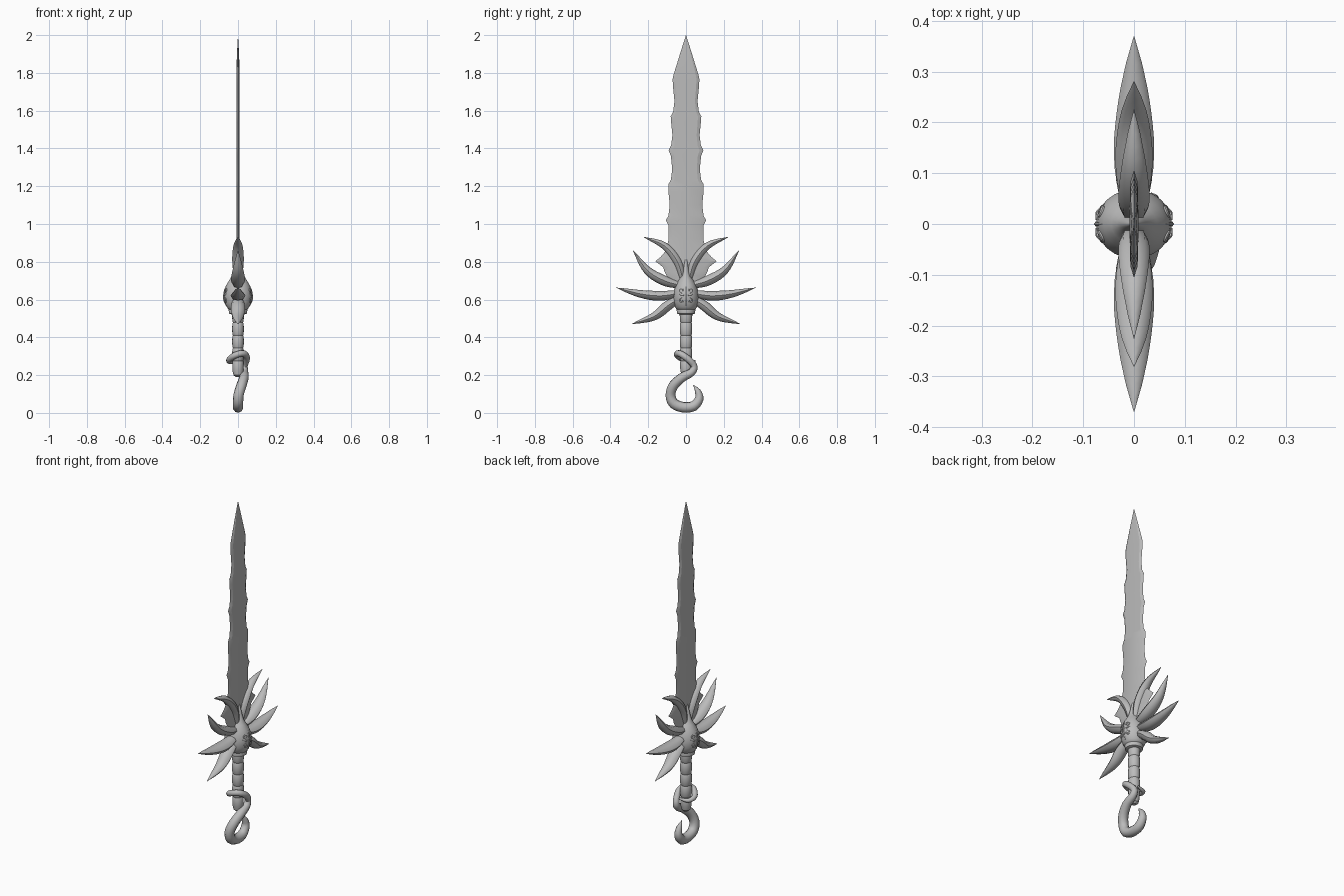
import bpy, bmesh, math
from mathutils import Vector

if "Cube" in bpy.data.objects:
    bpy.data.objects.remove(bpy.data.objects["Cube"], do_unlink=True)

GREY = (0.5, 0.5, 0.5, 1)
steel = bpy.data.materials.new("plain grey")
steel.use_nodes = True
steel.diffuse_color = GREY
steel.node_tree.nodes["Principled BSDF"].inputs["Base Color"].default_value = GREY


def loft(name, rings, angle=35):
    """Skin a list of equal-length point rings and cap both ends."""
    bm = bmesh.new()
    loops = [[bm.verts.new(p) for p in ring] for ring in rings]
    n = len(loops[0])
    for a, b in zip(loops, loops[1:]):
        for i in range(n):
            j = (i + 1) % n
            bm.faces.new((a[i], a[j], b[j], b[i]))
    bm.faces.new(loops[0])
    bm.faces.new(loops[-1])
    bmesh.ops.remove_doubles(bm, verts=bm.verts, dist=0.0002)
    bmesh.ops.recalc_face_normals(bm, faces=bm.faces)
    mesh = bpy.data.meshes.new(name)
    bm.to_mesh(mesh)
    bm.free()
    mesh.materials.append(steel)
    obj = bpy.data.objects.new(name, mesh)
    bpy.context.collection.objects.link(obj)
    bpy.ops.object.select_all(action='DESELECT')
    obj.select_set(True)
    bpy.context.view_layer.objects.active = obj
    bpy.ops.object.shade_smooth_by_angle(angle=math.radians(angle))
    return obj


def spline(pts, steps):
    """Catmull-Rom curve through the points."""
    p = [Vector(q) for q in pts]
    p = [2 * p[0] - p[1]] + p + [2 * p[-1] - p[-2]]
    out = []
    for k in range(1, len(p) - 2):
        a, b, c, d = p[k - 1:k + 3]
        for s in range(steps):
            t = s / steps
            out.append((2 * b + (c - a) * t + (2 * a - 5 * b + 4 * c - d) * t * t
                        + (3 * b - a - 3 * c + d) * t ** 3) / 2)
    return out + [p[-2]]


def sweep(name, pts, width, depth=None, sides=8, steps=4, angle=35):
    """Sweep an ellipse along a smooth path; width and depth are lists along it."""
    path = spline(pts, steps)
    depth = depth or width

    def sample(values, t):
        f = t * (len(values) - 1)
        i = min(int(f), len(values) - 2)
        return values[i] + (values[i + 1] - values[i]) * (f - i)

    side, rings = Vector((1, 0, 0)), []
    for i, c in enumerate(path):
        tan = (path[min(i + 1, len(path) - 1)] - path[max(i - 1, 0)]).normalized()
        side = (side - tan * side.dot(tan)).normalized()
        up = tan.cross(side)
        t = i / (len(path) - 1)
        w, d = sample(width, t), sample(depth, t)
        turns = [k * math.tau / sides for k in range(sides)]
        rings.append([c + side * w * math.cos(a) + up * d * math.sin(a) for a in turns])
    return loft(name, rings, angle)


def turned(name, profile, sides=24, angle=35):
    """Stack of ellipses given as (z, x radius, y radius)."""
    turns = [k * math.tau / sides for k in range(sides)]
    return loft(name, [[(rx * math.cos(a), ry * math.sin(a), z) for a in turns]
                       for z, rx, ry in profile], angle)


# Blade: ridged flat section with thorned edges and barbs at the root
outline = [(0.66, 0.05), (0.72, 0.10), (0.75, 0.115), (0.77, 0.12), (0.803, 0.162),
           (0.825, 0.135), (0.86, 0.105), (0.92, 0.092), (0.99, 0.092)]
for z, w in ((1.02, 0.106), (1.21, 0.093), (1.39, 0.092), (1.57, 0.081)):
    outline += [(z, w), (z + 0.025, w - 0.013), (z + 0.08, w - 0.020), (z + 0.15, w - 0.013)]
outline += [(1.765, 0.071), (1.79, 0.066), (1.9, 0.032), (2.0, 0.0005)]
blade = []
for z, w in outline:
    inner, thick = w * 0.78, 0.009 * min(1, w / 0.05)
    blade.append([(0, w, z), (thick * 0.8, inner, z), (thick, 0, z), (thick * 0.8, -inner, z),
                  (0, -w, z), (-thick * 0.8, -inner, z), (-thick, 0, z), (-thick * 0.8, inner, z)])
loft("blade", blade, 20)

# Guard petals, four each side, wide across and pointed at the tip
petals = {
    "upper_petal": ([(0.015, 0.70), (0.045, 0.80), (0.115, 0.885), (0.226, 0.932)], 0.031, 0.024),
    "high_petal": ([(0.03, 0.675), (0.115, 0.70), (0.205, 0.755), (0.281, 0.86)], 0.037, 0.027),
    "middle_petal": ([(0.03, 0.635), (0.13, 0.62), (0.24, 0.63), (0.37, 0.663)], 0.040, 0.026),
    "lower_petal": ([(0.03, 0.61), (0.10, 0.565), (0.17, 0.51), (0.288, 0.47)], 0.037, 0.027),
}
for name, (pts, w, d) in petals.items():
    shape = (0.6, 0.82, 0.97, 1, 0.9, 0.72, 0.42, 0.01)
    for s, label in ((1, "back"), (-1, "front")):
        sweep(f"{label}_{name}", [(0, s * y, z) for y, z in pts],
              [w * k for k in shape], [d * k for k in shape], steps=5, angle=50)

# Bell-shaped guard body, drawn up into a spike
body = [(0.54, 0.044, 0.044), (0.56, 0.059, 0.058), (0.585, 0.07, 0.067), (0.62, 0.075, 0.068),
        (0.65, 0.071, 0.063), (0.68, 0.06, 0.053), (0.705, 0.045, 0.038), (0.725, 0.034, 0.025),
        (0.76, 0.024, 0.015), (0.80, 0.015, 0.009), (0.84, 0.001, 0.001)]
turned("guard_body", body, angle=60)
turned("guard_collar", [(0.522, 0.036, 0.036), (0.526, 0.047, 0.047), (0.545, 0.05, 0.05),
                        (0.555, 0.046, 0.046)])


def on_body(y, z, s):
    """Point on the guard body surface, on the side s."""
    for (z0, x0, y0), (z1, x1, y1) in zip(body, body[1:]):
        if z0 <= z <= z1:
            f = (z - z0) / (z1 - z0)
            rx, ry = x0 + (x1 - x0) * f, y0 + (y1 - y0) * f
            return (s * rx * math.sqrt(max(0, 1 - (y / ry) ** 2)), y, z)


# Scrollwork relief on both faces of the guard
for s, label in ((1, "left"), (-1, "right")):
    sweep(f"{label}_center_rib", [on_body(0, z, s) for z in (0.565, 0.60, 0.64, 0.675)],
          [0.002, 0.006, 0.004, 0.001], sides=6)
    for m in (1, -1):
        for cz, r, turn in ((0.648, 0.013, 1), (0.595, 0.014, -1)):
            curl = []
            for k in range(9):
                a, q = -math.pi / 2 * turn + k * 0.75 * turn, r * (1 - k * 0.09)
                curl.append(on_body(m * (0.022 + q * math.cos(a)), cz + q * math.sin(a), s))
            sweep(f"{label}_scroll", curl, [0.002, 0.005, 0.004, 0.003], sides=6, steps=2)
        sweep(f"{label}_leaf", [on_body(m * y, z, s) for y, z in
                                ((0.008, 0.625), (0.022, 0.622), (0.04, 0.632))],
              [0.002, 0.005, 0.001], sides=6)

# Banded grip with a rounded end
grip = [(0.19, 0.012, 0.012), (0.20, 0.024, 0.024), (0.225, 0.030, 0.030)]
for k in range(4):
    z = 0.27 + k * 0.0675
    grip += [(z, 0.030, 0.032), (z + 0.006, 0.027, 0.029),
             (z + 0.012, 0.030, 0.032), (z + 0.04, 0.031, 0.033)]
grip.append((0.53, 0.031, 0.034))
turned("grip", grip, sides=16, angle=30)

# Tail coiled round the grip and curling into a hook
tail = [(0.01, 0.046, 0.275), (-0.036, 0.032, 0.27), (-0.048, -0.01, 0.28), (-0.015, -0.046, 0.305),
        (0.03, -0.036, 0.315), (0.046, 0.005, 0.29), (0.034, 0.042, 0.25), (0.034, 0.03, 0.215),
        (0.032, -0.02, 0.188), (0.018, -0.066, 0.145), (0.003, -0.082, 0.095), (0, -0.065, 0.05),
        (0, -0.015, 0.03), (0, 0.04, 0.036), (0, 0.07, 0.075), (0, 0.062, 0.115), (0, 0.038, 0.148)]
sweep("hooked_tail", tail, [0.006, 0.012, 0.015, 0.017, 0.017, 0.018, 0.018, 0.021, 0.025,
                            0.027, 0.027, 0.028, 0.028, 0.027, 0.023, 0.016, 0.001],
      sides=10, steps=3, angle=40)
